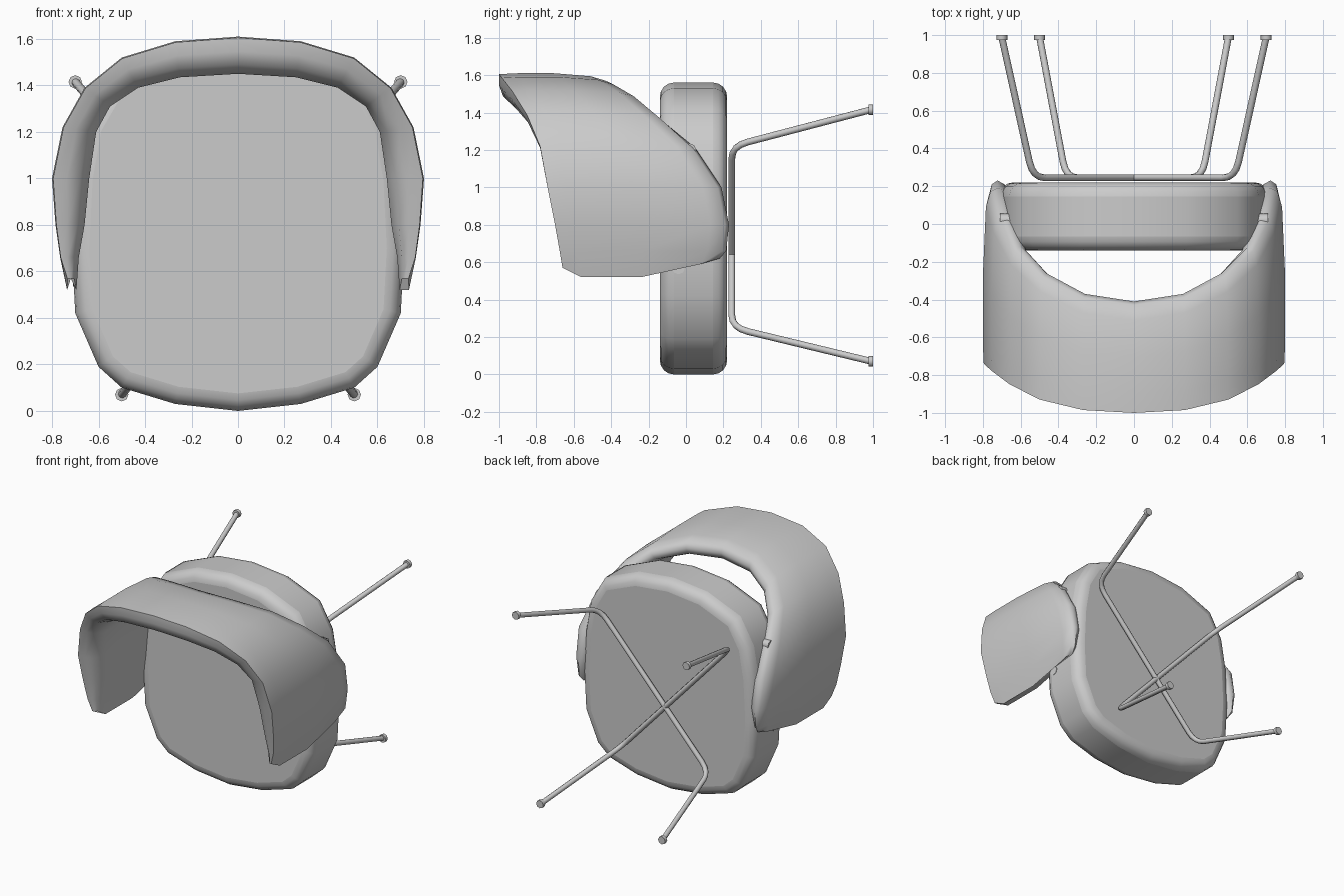
import bpy, bmesh, math
from mathutils import Vector

cube = bpy.data.objects.get("Cube")
if cube:
    bpy.data.objects.remove(cube)

grey = bpy.data.materials.new("plain grey")
grey.use_nodes = True
COLOUR = (0.6, 0.6, 0.6, 1)
grey.diffuse_color = COLOUR
grey.node_tree.nodes["Principled BSDF"].inputs["Base Color"].default_value = COLOUR


def add_object(name, data):
    ob = bpy.data.objects.new(name, data)
    bpy.context.collection.objects.link(ob)
    data.materials.append(grey)
    return ob


def from_bmesh(name, bm):
    bmesh.ops.recalc_face_normals(bm, faces=bm.faces)
    mesh = bpy.data.meshes.new(name)
    bm.to_mesh(mesh)
    bm.free()
    return add_object(name, mesh)


def smooth(ob, angle=45):
    bpy.ops.object.select_all(action='DESELECT')
    ob.select_set(True)
    bpy.context.view_layer.objects.active = ob
    bpy.ops.object.shade_smooth_by_angle(angle=math.radians(angle))


# Seat cushion: half outline, mirrored, extruded and rounded
half = [(0, 0), (.27, .03), (.5, .1), (.6, .19), (.7, .42), (.715, .7),
        (.7, 1.0), (.66, 1.23), (.55, 1.42), (.28, 1.53), (0, 1.56)]
outline = half + [(-x, z) for x, z in reversed(half[1:-1])]
bm = bmesh.new()
face = bm.faces.new([bm.verts.new((x, -.14, z)) for x, z in outline])
ext = bmesh.ops.extrude_face_region(bm, geom=[face])
bmesh.ops.translate(bm, vec=(0, .36, 0),
                    verts=[v for v in ext["geom"] if isinstance(v, bmesh.types.BMVert)])
seat = from_bmesh("seat_cushion", bm)
bev = seat.modifiers.new("rounded rim", 'BEVEL')
bev.width = .075
bev.segments = 4
bev.limit_method = 'ANGLE'
bev.angle_limit = math.radians(60)
smooth(seat, 50)

# Wrapped backrest: stations from the middle to the arm tip
# outer x, outer z, inner x, inner z, front y, back y
stations = [
    (0, 1.61, 0, 1.45, -1, -.41),
    (.27, 1.59, .25, 1.435, -.985, -.37),
    (.5, 1.52, .43, 1.39, -.93, -.26),
    (.66, 1.39, .55, 1.31, -.85, -.12),
    (.755, 1.22, .61, 1.2, -.78, .05),
    (.8, 1.0, .64, 1.0, -.74, .19),
    (.785, .8, .66, .8, -.7, .23),
    (.765, .66, .685, .66, -.675, .215)]


def section(ox, oz, ix, iz, yf, yb, tip=False):
    length = yb - yf
    # blend from outer to inner, y position, lift at the tip
    rows = [(.03, yf, .05), (.4, yf, .05), (.75, yf + .02, .05), (1, yf + .1, 0),
            (1, yf + length * .5, 0), (.95, yb - .1, .07), (.8, yb - .02, .1),
            (.5, yb, .1), (.25, yb - .02, .1), (.1, yb - .1, .07),
            (0, yf + length * .5, 0), (0, yf + .1, 0)]
    return [Vector((ox + (ix - ox) * b, y, oz + (iz - oz) * b + (lift if tip else 0)))
            for b, y, lift in rows]


sections = [section(*s) for s in stations]
sections.append(section(.735, .52, .695, .52, -.66, .18, tip=True))
flipped = [[Vector((-p.x, p.y, p.z)) for p in s] for s in reversed(sections[1:])]
bm = bmesh.new()
rings = [[bm.verts.new(p) for p in s] for s in flipped + sections]
for a, b in zip(rings, rings[1:]):
    for i in range(len(a)):
        j = (i + 1) % len(a)
        bm.faces.new((a[i], a[j], b[j], b[i]))
bm.faces.new(rings[0])
bm.faces.new(rings[-1])
smooth(from_bmesh("wrapped_backrest", bm), 60)


def rod(name, a, b, radius, sides=8):
    a, b = Vector(a), Vector(b)
    bm = bmesh.new()
    bmesh.ops.create_cone(bm, cap_ends=True, segments=sides, radius1=radius,
                          radius2=radius, depth=(b - a).length)
    bm.transform((b - a).to_track_quat('Z', 'Y').to_matrix().to_4x4())
    bmesh.ops.translate(bm, vec=(a + b) / 2, verts=bm.verts)
    smooth(from_bmesh(name, bm), 50)


# Crossed leg frames: one bent tube each, with a foot at either end
def leg_frame(side, name):
    corners = [Vector((side * x, y, z)) for x, y, z in
               [(.7, .99, 1.415), (.535, .245, 1.22), (-.36, .245, .25), (-.5, .99, .07)]]
    path = [corners[0]]
    for k in (1, 2):
        p = corners[k]
        a = p + (corners[k - 1] - p).normalized() * .09
        b = p + (corners[k + 1] - p).normalized() * .09
        path += [a * (1 - t) ** 2 + p * 2 * t * (1 - t) + b * t * t
                 for t in (0, .25, .5, .75, 1)]
    path.append(corners[3])
    curve = bpy.data.curves.new(name, 'CURVE')
    curve.dimensions = '3D'
    curve.bevel_depth = .018
    curve.bevel_resolution = 2
    curve.use_fill_caps = True
    spline = curve.splines.new('POLY')
    spline.points.add(len(path) - 1)
    for pt, p in zip(spline.points, path):
        pt.co = (*p, 1)
    add_object(name, curve)
    for label, end in (("upper", corners[0]), ("lower", corners[3])):
        rod(f"{name}_{label}_foot", (end.x, .975, end.z), (end.x, 1, end.z), .029)


leg_frame(1, "left_leg_frame")
leg_frame(-1, "right_leg_frame")

# Short pins joining the arms to the cushion
for side, label in ((1, "left"), (-1, "right")):
    for y, z, part in ((-.04, .57, "lower"), (.02, 1.2, "upper")):
        rod(f"{label}_{part}_arm_pin", (side * .6, y, z), (side * .71, y, z), .035)
